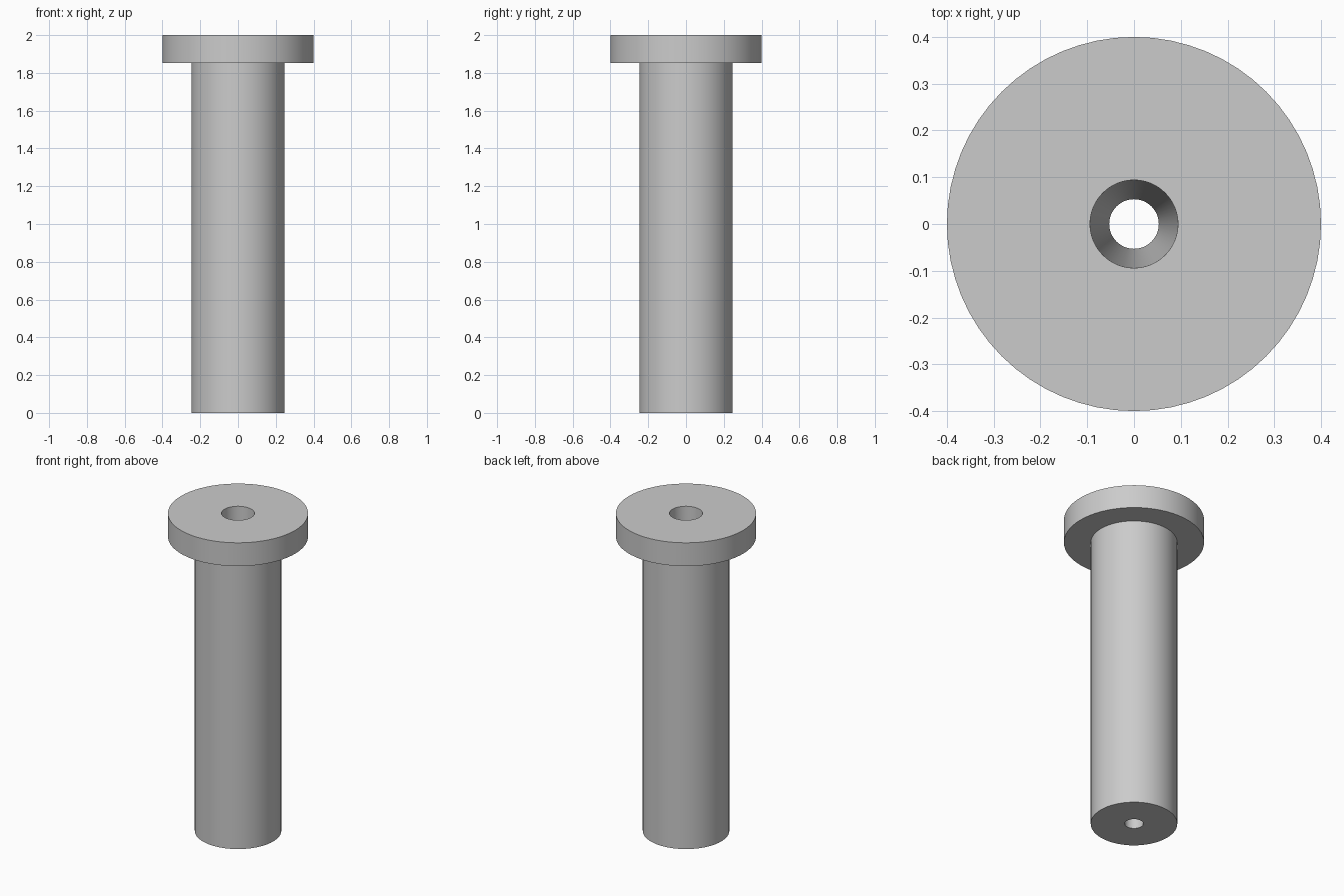
import bpy
import bmesh
from math import cos, sin, tau, radians

cube = bpy.data.objects.get("Cube")
if cube:
    bpy.data.objects.remove(cube, do_unlink=True)

SEGMENTS = 64


def make_material(name, color):
    mat = bpy.data.materials.new(name)
    mat.use_nodes = True
    mat.diffuse_color = color
    mat.node_tree.nodes["Principled BSDF"].inputs["Base Color"].default_value = color
    return mat


def lathe(name, profile, mat):
    """Revolve a closed (radius, height) profile around z."""
    bm = bmesh.new()
    rings = []
    for i in range(SEGMENTS):
        a = tau * i / SEGMENTS
        rings.append([bm.verts.new((r * cos(a), r * sin(a), z)) for r, z in profile])
    count = len(profile)
    for i in range(SEGMENTS):
        here, there = rings[i], rings[(i + 1) % SEGMENTS]
        for j in range(count):
            k = (j + 1) % count
            bm.faces.new((here[j], there[j], there[k], here[k]))
    bmesh.ops.recalc_face_normals(bm, faces=bm.faces)
    # Smooth walls, crisp rims
    for face in bm.faces:
        face.smooth = True
    for edge in bm.edges:
        edge.smooth = edge.calc_face_angle(0) < radians(30)
    mesh = bpy.data.meshes.new(name)
    bm.to_mesh(mesh)
    bm.free()
    mesh.materials.append(mat)
    obj = bpy.data.objects.new(name, mesh)
    bpy.context.collection.objects.link(obj)
    return obj


steel = make_material("light grey", (0.6, 0.6, 0.6, 1))

# Shaft, flange and tapered through bore as one turned part
shaft_radius, flange_radius = 0.247, 0.4
flange_bottom, top = 1.853, 2.0
bore_bottom, bore_top = 0.053, 0.094
lathe("flanged_bushing", [
    (bore_bottom, 0),
    (shaft_radius, 0),
    (shaft_radius, flange_bottom),
    (flange_radius, flange_bottom),
    (flange_radius, top),
    (bore_top, top),
], steel)
